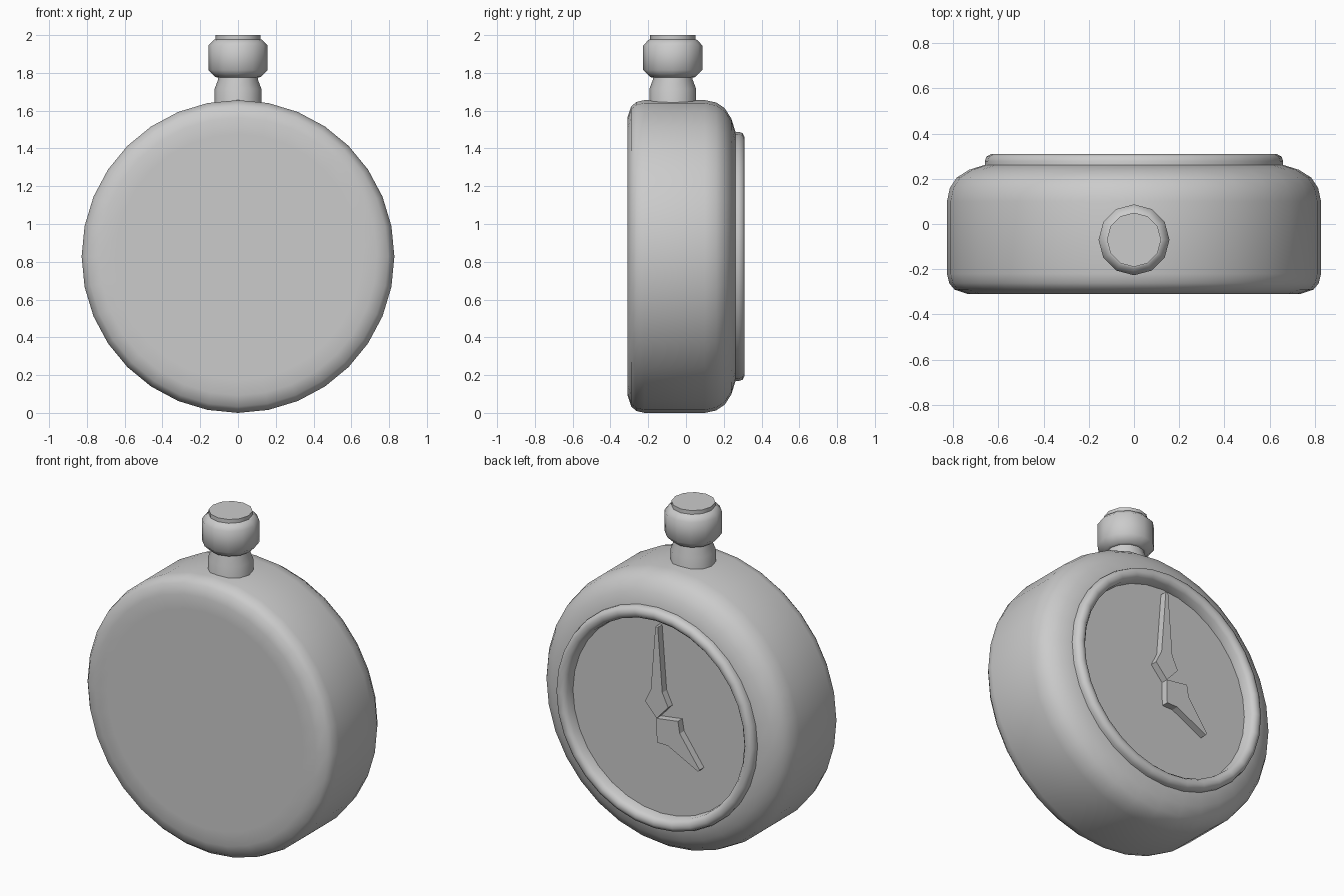
import bpy, bmesh
from math import cos, sin, pi, radians
from mathutils import Vector

if "Cube" in bpy.data.objects:
    bpy.data.objects.remove(bpy.data.objects["Cube"])

CZ = 0.828      # height of the watch centre
STEM_Y = -0.07  # crown axis


def finish(name, bm, angle):
    bmesh.ops.recalc_face_normals(bm, faces=bm.faces)
    me = bpy.data.meshes.new(name)
    bm.to_mesh(me)
    bm.free()
    me.shade_smooth()
    me.set_sharp_from_angle(angle=radians(angle))
    ob = bpy.data.objects.new(name, me)
    bpy.context.collection.objects.link(ob)
    return ob


def lathe(name, profile, place, sides, closed=False, angle=60):
    """Turn (radius, height) points; place(a, b, h) maps to world space."""
    bm = bmesh.new()
    rings = [[bm.verts.new(place(r * cos(2 * pi * i / sides), r * sin(2 * pi * i / sides), h))
              for i in range(sides)] for r, h in profile]
    pairs = list(zip(rings, rings[1:]))
    if closed:
        pairs.append((rings[-1], rings[0]))
    for lo, hi in pairs:
        for i in range(sides):
            j = (i + 1) % sides
            bm.faces.new((lo[i], lo[j], hi[j], hi[i]))
    if not closed:
        bm.faces.new(rings[0])
        bm.faces.new(rings[-1])
    return finish(name, bm, angle)


def along_y(a, b, h):
    return (a, h, CZ + b)


def along_z(a, b, h):
    return (a, STEM_Y + b, h)


def hand(name, direction, half, y0, y1):
    """Flat symmetric pointer from (distance along, half width) points."""
    d = Vector(direction).normalized()
    p = Vector((-d.y, d.x))
    outline = [d * l + p * w for l, w in half]
    outline += [d * l - p * w for l, w in reversed(half) if w > 0]
    bm = bmesh.new()
    back = [bm.verts.new((q.x, y0, CZ + q.y)) for q in outline]
    front = [bm.verts.new((q.x, y1, CZ + q.y)) for q in outline]
    bm.faces.new(back)
    bm.faces.new(front)
    n = len(outline)
    for i in range(n):
        j = (i + 1) % n
        bm.faces.new((back[i], back[j], front[j], front[i]))
    return finish(name, bm, 20)


# Rounded case, with the dial as its recessed floor
lathe("case", [(0.65, -0.31), (0.735, -0.31), (0.795, -0.29), (0.818, -0.262), (0.828, -0.22),
               (0.828, 0.10), (0.815, 0.16), (0.785, 0.205), (0.73, 0.24), (0.66, 0.262),
               (0.60, 0.265), (0.60, 0.238)], along_y, 32)

# Raised ring around the dial
lathe("bezel", [(0.66, 0.25), (0.66, 0.278), (0.653, 0.299), (0.632, 0.31),
                (0.607, 0.306), (0.59, 0.287), (0.585, 0.23), (0.62, 0.23)],
      along_y, 32, closed=True)

# Pointers
hand("minute_hand", (0, 1), [(0, 0), (0.085, 0.077), (0.165, 0.038), (0.55, 0.008)], 0.235, 0.28)
hand("hour_hand", (-0.28, -0.24), [(0, 0), (0.095, 0.108), (0.15, 0.062), (0.37, 0.008)], 0.235, 0.28)

# Neck and winding crown
lathe("neck", [(0.124, 1.55), (0.124, 1.715), (0.105, 1.765), (0.105, 1.80)],
      along_z, 12, angle=40)
lathe("crown", [(0.105, 1.775), (0.12, 1.778), (0.157, 1.815), (0.157, 1.945), (0.128, 1.975),
                (0.12, 1.977), (0.12, 2.0)], along_z, 12, angle=50)
